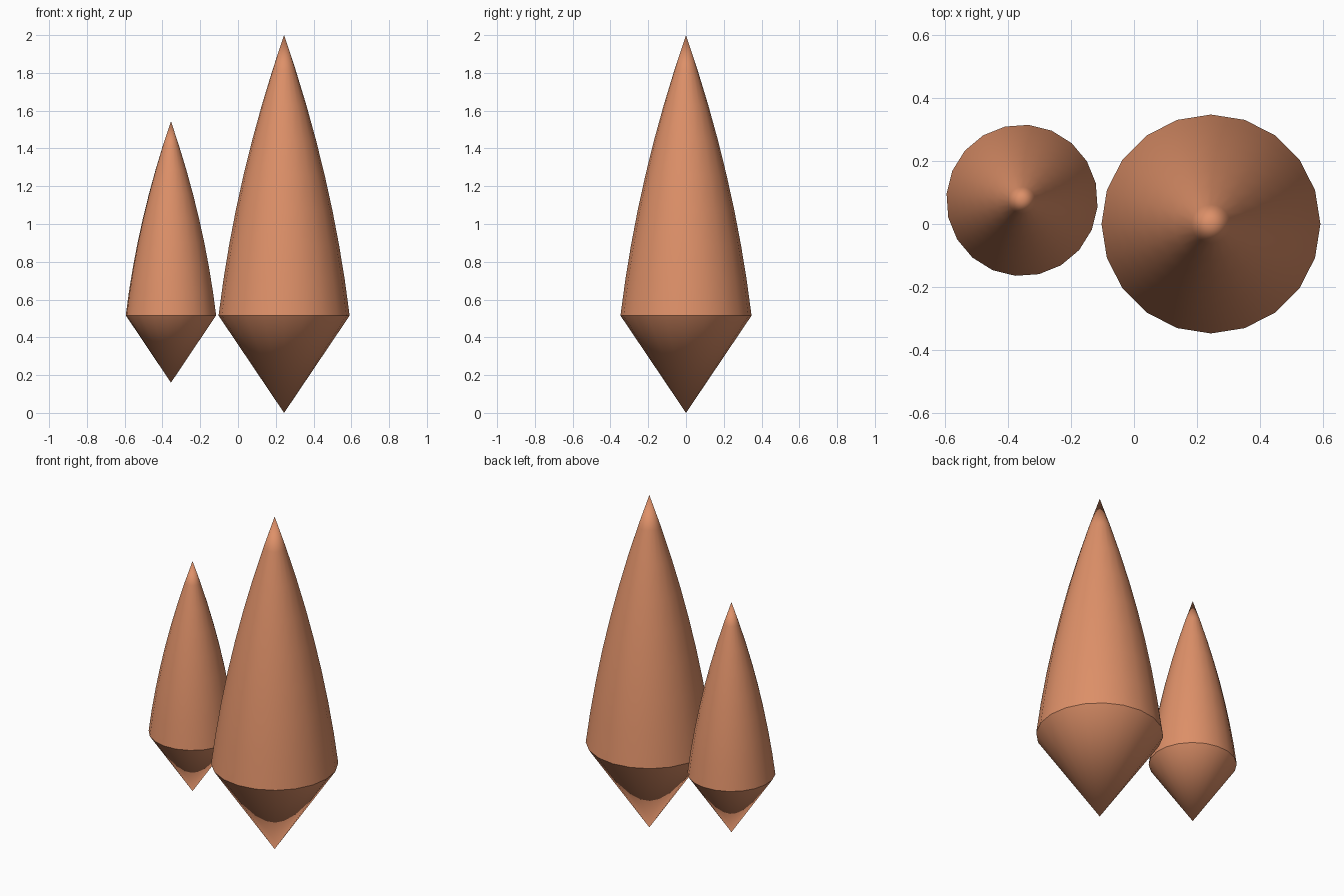
import bpy, bmesh
from math import radians, pi
from mathutils import Matrix

if "Cube" in bpy.data.objects:
    bpy.data.objects.remove(bpy.data.objects["Cube"])

SIDES, RINGS = 20, 8
RADIUS, WAIST, TOP = 0.347, 0.515, 2.0

mat = bpy.data.materials.new("terracotta")
mat.diffuse_color = (0.73, 0.28, 0.14, 1)
mat.use_nodes = True
mat.node_tree.nodes["Principled BSDF"].inputs["Base Color"].default_value = mat.diffuse_color


def spindle(name, location, scale, turn):
    # Half profile: straight lower cone, then a bulging taper to the tip
    profile = [(0, 0)]
    for i in range(RINGS + 1):
        t = i / RINGS
        profile.append((RADIUS * ((1 - t) + 0.48 * t * (1 - t)),
                        WAIST + (TOP - WAIST) * t))
    bm = bmesh.new()
    verts = [bm.verts.new((r, 0, z)) for r, z in profile]
    edges = [bm.edges.new(pair) for pair in zip(verts, verts[1:])]
    bmesh.ops.spin(bm, geom=verts + edges, cent=(0, 0, 0), axis=(0, 0, 1),
                   angle=2 * pi, steps=SIDES)
    bmesh.ops.remove_doubles(bm, verts=bm.verts[:], dist=1e-4)
    bmesh.ops.recalc_face_normals(bm, faces=bm.faces[:])
    # Place the spindle
    bm.transform(Matrix.Translation(location) @ Matrix.Rotation(radians(turn), 4, 'Z')
                 @ Matrix.Scale(scale, 4))
    mesh = bpy.data.meshes.new(name)
    bm.to_mesh(mesh)
    bm.free()
    mesh.materials.append(mat)
    obj = bpy.data.objects.new(name, mesh)
    bpy.context.collection.objects.link(obj)
    # Smooth sides with a crisp waist
    bpy.ops.object.select_all(action='DESELECT')
    obj.select_set(True)
    bpy.context.view_layer.objects.active = obj
    bpy.ops.object.shade_smooth_by_angle(angle=radians(35))


spindle("large_spindle", (0.244, 0, 0), 1.0, 0)
spindle("small_spindle", (-0.355, 0.075, 0.16), 0.692, -5)
